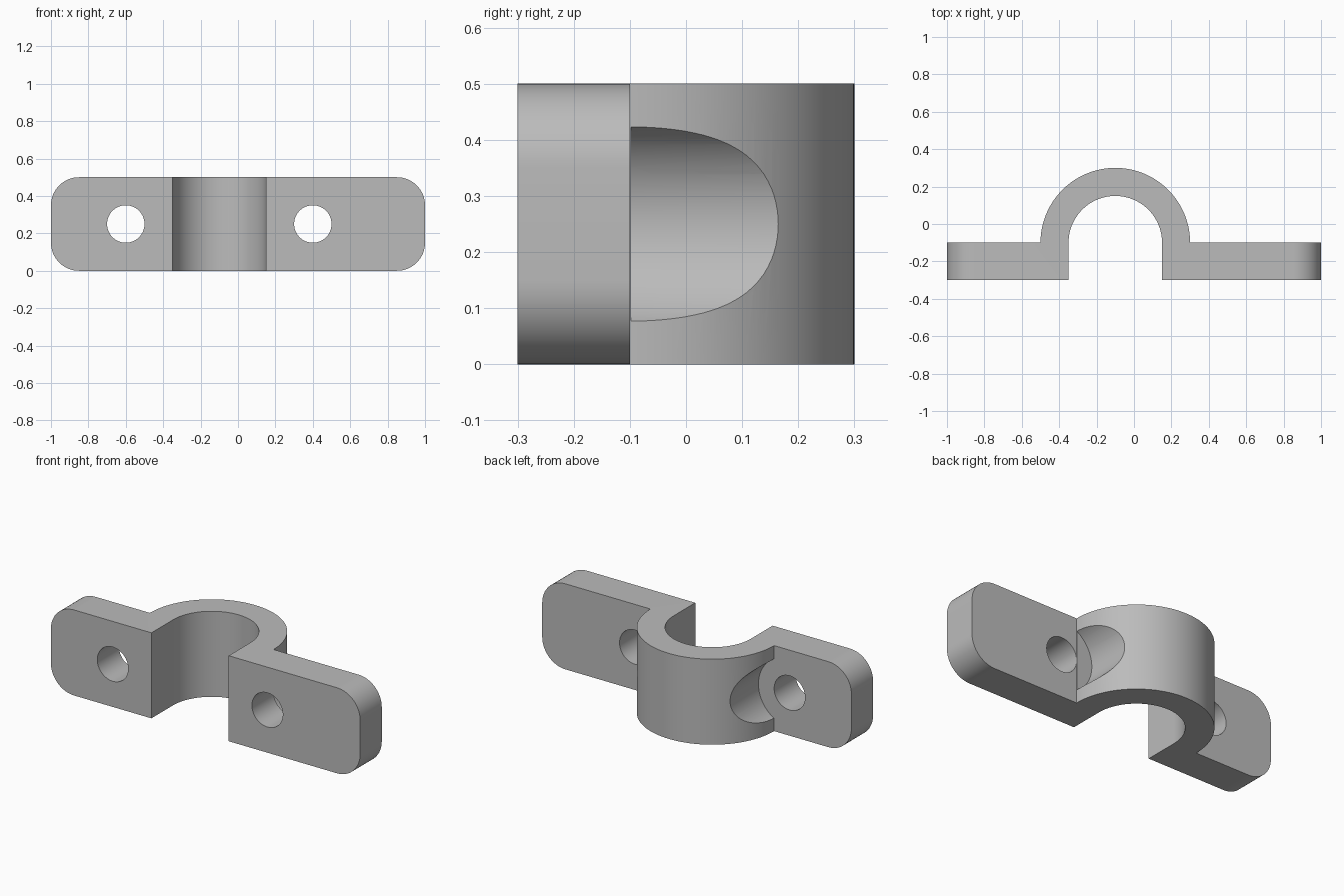
import bpy, bmesh
from math import cos, sin, pi, radians
from mathutils import Matrix

cube = bpy.data.objects.get("Cube")
if cube:
    bpy.data.objects.remove(cube)

HEIGHT = 0.5
ARCH_X, FLANGE_BACK, FRONT = -0.1, -0.1, -0.3
OUTER, INNER = 0.4, 0.25
SEGMENTS = 64

steel = bpy.data.materials.new("plain grey")
steel.use_nodes = True
grey = (0.5, 0.5, 0.5, 1)
steel.diffuse_color = grey
steel.node_tree.nodes["Principled BSDF"].inputs["Base Color"].default_value = grey


def make_object(name, bm):
    bmesh.ops.recalc_face_normals(bm, faces=bm.faces)
    mesh = bpy.data.meshes.new(name)
    bm.to_mesh(mesh)
    bm.free()
    obj = bpy.data.objects.new(name, mesh)
    bpy.context.collection.objects.link(obj)
    mesh.materials.append(steel)
    return obj


def arc(radius):
    """Half circle from the right end over the back to the left end."""
    angles = [pi * i / SEGMENTS for i in range(SEGMENTS + 1)]
    return [(ARCH_X + radius * cos(a), FLANGE_BACK + radius * sin(a)) for a in angles]


def cutter(name, x, radius, y0, y1):
    """Cylinder along y, used to cut the clamp."""
    bm = bmesh.new()
    place = Matrix.Translation((x, (y0 + y1) / 2, HEIGHT / 2)) @ Matrix.Rotation(pi / 2, 4, "X")
    bmesh.ops.create_cone(bm, cap_ends=True, segments=96, radius1=radius,
                          radius2=radius, depth=y1 - y0, matrix=place)
    obj = make_object(name, bm)
    obj.hide_render = True
    return obj


# Clamp outline: two flanges joined by a half-round arch, extruded upwards
outline = [(1, FRONT), (1, FLANGE_BACK)] + arc(OUTER)
outline += [(-1, FLANGE_BACK), (-1, FRONT), (ARCH_X - INNER, FRONT)]
outline += arc(INNER)[::-1] + [(ARCH_X + INNER, FRONT)]
bm = bmesh.new()
base = bm.faces.new([bm.verts.new((x, y, 0)) for x, y in outline])
top = bmesh.ops.extrude_face_region(bm, geom=[base])["geom"]
bmesh.ops.translate(bm, vec=(0, 0, HEIGHT), verts=[v for v in top if isinstance(v, bmesh.types.BMVert)])

# Rounded flange corners
corners = [e for e in bm.edges if all(abs(v.co.x) > 0.99 for v in e.verts)
           and abs(e.verts[0].co.z - e.verts[1].co.z) < 0.01]
bmesh.ops.bevel(bm, geom=corners, offset=0.15, segments=16, profile=0.5, affect="EDGES")
clamp = make_object("pipe_clamp", bm)

# Bolt holes, and round tool clearances cut into the arch
cutters = []
for side, x in (("left", 0.4), ("right", -0.6)):
    cutters.append(cutter(side + "_hole_cutter", x, 0.1, -0.5, 0.2))
    cutters.append(cutter(side + "_clearance_cutter", x, 0.2, FLANGE_BACK + 0.002, 0.5))
for tool in cutters:
    mod = clamp.modifiers.new(tool.name, "BOOLEAN")
    mod.operation = "DIFFERENCE"
    mod.solver = "EXACT"
    mod.object = tool

bpy.ops.object.select_all(action="DESELECT")
bpy.context.view_layer.objects.active = clamp
clamp.select_set(True)
for mod in list(clamp.modifiers):
    bpy.ops.object.modifier_apply(modifier=mod.name)
for tool in cutters:
    bpy.data.objects.remove(tool)
bpy.ops.object.shade_smooth_by_angle(angle=radians(30))
